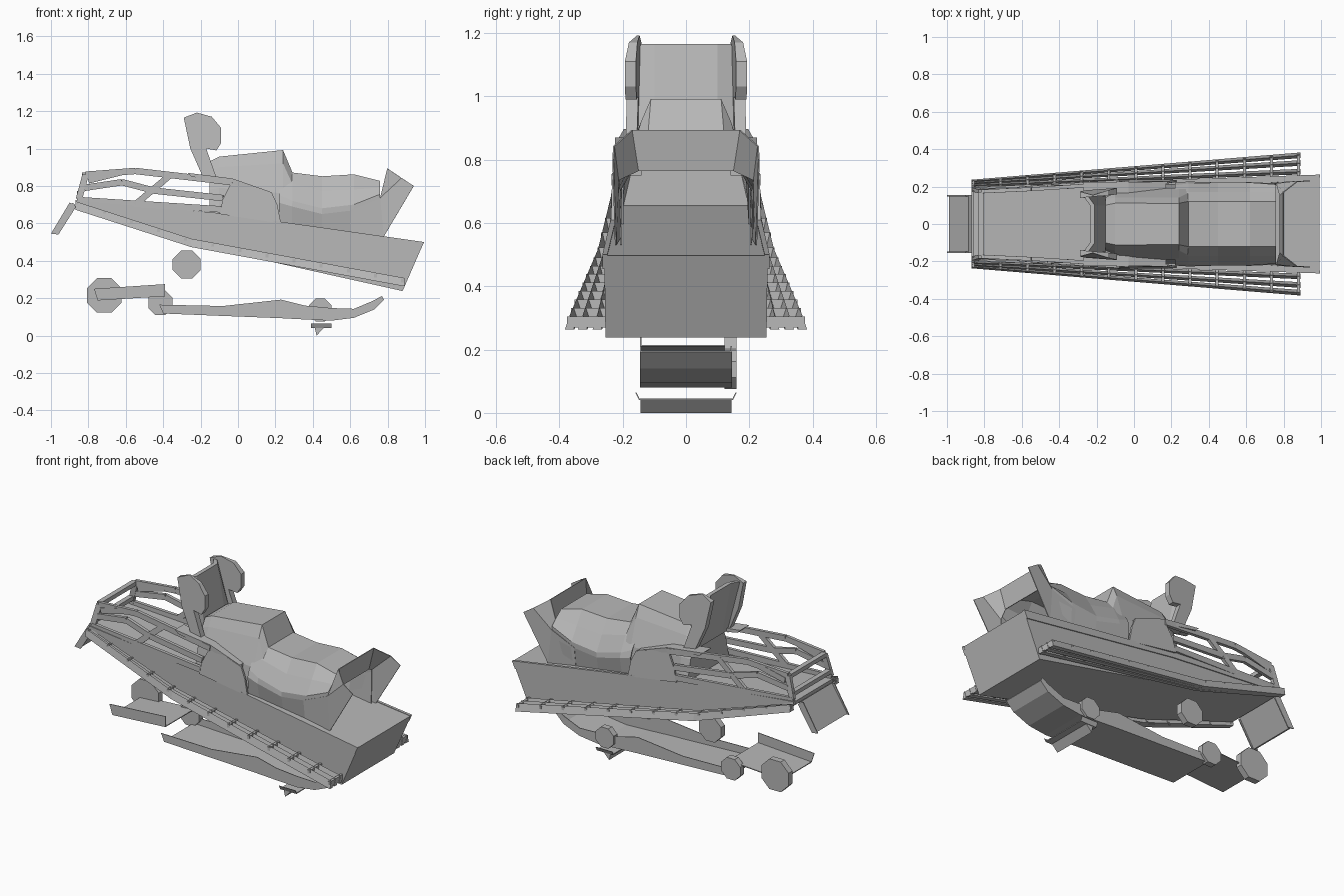
import bpy, bmesh, math
from mathutils import Vector

grey = bpy.data.materials.new("body_grey")
grey.diffuse_color = (0.48, 0.48, 0.48, 1)


def make(name, verts, faces, shell=0):
    me = bpy.data.meshes.new(name)
    me.from_pydata(verts, [], faces)
    me.materials.append(grey)
    ob = bpy.data.objects.new(name, me)
    bpy.context.collection.objects.link(ob)
    # consistent outward normals
    bm = bmesh.new()
    bm.from_mesh(me)
    bmesh.ops.recalc_face_normals(bm, faces=bm.faces)
    bm.to_mesh(me)
    bm.free()
    if shell:
        mod = ob.modifiers.new("shell", 'SOLIDIFY')
        mod.thickness = shell
        mod.offset = 0
    return ob


def prism(name, prof, y0, y1):
    """Side profile (x, z) spanned between two y values or y(x, z) functions."""
    f0 = y0 if callable(y0) else (lambda x, z: y0)
    f1 = y1 if callable(y1) else (lambda x, z: y1)
    n = len(prof)
    v = [(x, f0(x, z), z) for x, z in prof] + [(x, f1(x, z), z) for x, z in prof]
    f = [tuple(range(n)), tuple(range(n, 2 * n))]
    f += [(i, (i + 1) % n, (i + 1) % n + n, i + n) for i in range(n)]
    return make(name, v, f)


def loft(name, sections, cap):
    """Open shell through sections (x, [(half_width, z), ...] top to bottom), mirrored in y."""
    v, f = [], []
    m = len(sections[0][1]) * 2
    for x, half in sections:
        v += [(x, -y, z) for y, z in reversed(half)] + [(x, y, z) for y, z in half]
    for s in range(len(sections) - 1):
        for i in range(m - 1):
            a = s * m + i
            f.append((a, a + 1, a + 1 + m, a + m))
    if cap:
        f.append(tuple(range(m)))
    return make(name, v, f, 0.004)


def bars(name, segs, wide, thick, side=(0, 1, 0)):
    """Flat bars between pairs of points."""
    v, f = [], []
    for p, q in segs:
        p, q = Vector(p), Vector(q)
        d = (q - p).normalized()
        s = Vector(side)
        s = (s - d * s.dot(d)).normalized()
        u = d.cross(s) * wide / 2
        s = s * thick / 2
        b = len(v)
        for e in (p, q):
            v += [e + u + s, e + u - s, e - u - s, e - u + s]
        f += [tuple(b + i for i in t) for t in
              ((0, 1, 2, 3), (4, 5, 6, 7), (0, 1, 5, 4), (1, 2, 6, 5), (2, 3, 7, 6), (3, 0, 4, 7))]
    return make(name, [tuple(c) for c in v], f)


def lerp(a, b, t):
    return a + (b - a) * t


def hull_w(x):
    return lerp(0.195, 0.258, (x + 0.87) / 1.86)


# Tapered hull with a raised rim along each side
prism("hull", [(-0.87, 0.72), (-0.09, 0.65), (0.993, 0.497), (0.88, 0.238), (-0.25, 0.49), (-0.86, 0.69)],
      lambda x, z: -hull_w(x), lambda x, z: hull_w(x))
for s, tag in ((-1, "front"), (1, "back")):
    prism("hull_rim_" + tag, [(-0.87, 0.724), (-0.09, 0.654), (0.995, 0.5), (0.975, 0.455), (-0.09, 0.62), (-0.87, 0.7)],
          lambda x, z: s * (hull_w(x) - 0.01), lambda x, z: s * (hull_w(x) + 0.006))

    # Ladder-like running board: three ridged rails and rungs
    def board(x, t):
        z = lerp(0.695, 0.495, (x + 0.87) / 0.62) if x < -0.25 else lerp(0.495, 0.285, (x + 0.25) / 1.14)
        inner, outer = lerp(0.2, 0.255, (x + 0.87) / 1.76), lerp(0.232, 0.38, (x + 0.87) / 1.76)
        return Vector((x, s * lerp(inner, outer, t), z))
    for k, t in enumerate((0.2, 0.57, 0.9)):
        v, f = [], []
        for x in (-0.87, -0.25, 0.89):
            c = board(x, t)
            r = lerp(0.008, 0.015, (x + 0.87) / 1.76)
            v += [c + Vector((0, 0, 0.023)), c + Vector((0, r, -0.022)), c + Vector((0, -r, -0.022))]
        for b in (0, 3):
            f += [(b + i, b + (i + 1) % 3, b + (i + 1) % 3 + 3, b + i + 3) for i in range(3)]
        make(f"board_rail_{tag}_{k}", v, f + [(0, 1, 2), (6, 7, 8)])
    rungs = [(board(x, 0), board(x, 0.97)) for x in [-0.86 + i * 0.145 for i in range(13)]]
    bars("board_rungs_" + tag, rungs, 0.035, 0.016, (1, 0, 0))

    # Open frame of the engine bay
    def fr(x, z):
        return (x, s * (lerp(0.185, 0.23, (x + 0.87) / 0.84) - 0.1 * max(0, z - 0.72)), z)
    rail = lambda pts: [(fr(*a), fr(*b)) for a, b in zip(pts, pts[1:])]
    bars("bay_frame_" + tag,
         rail([(-0.85, 0.73), (-0.815, 0.86), (-0.55, 0.88), (-0.03, 0.82)])
         + rail([(-0.86, 0.725), (-0.09, 0.675)])
         + rail([(-0.82, 0.79), (-0.62, 0.82), (-0.45, 0.775), (-0.08, 0.735)])
         + rail([(-0.55, 0.7), (-0.36, 0.86)]) + rail([(-0.8, 0.83), (-0.62, 0.875)]),
         0.034, 0.02)

    # Solid side fairing behind the frame
    prism("side_fairing_" + tag,
          [(-0.1, 0.65), (-0.08, 0.73), (-0.03, 0.83), (0.18, 0.765), (0.21, 0.7), (0.23, 0.6)],
          lambda x, z: s * (0.237 - 0.1 * max(0, z - 0.68)), lambda x, z: s * (0.225 - 0.1 * max(0, z - 0.68)))
    prism("fairing_shoulder_" + tag, [(-0.27, 0.87), (-0.03, 0.84), (0.17, 0.77), (0.17, 0.75), (-0.03, 0.81), (-0.25, 0.85)],
          lambda x, z: s * 0.225, s * 0.14)

    # Upright console cheek, splayed outwards and clipped along its top
    prism("console_cheek_" + tag,
          [(-0.29, 1.165), (-0.22, 1.192), (-0.14, 1.17), (-0.09, 1.11), (-0.09, 1.03), (-0.115, 0.99),
           (-0.17, 1.0), (-0.11, 0.83), (-0.18, 0.83), (-0.255, 1.0)],
          lambda x, z: s * lerp(0.14, 0.158, (x + 0.29) / 0.2),
          lambda x, z: s * (lerp(0.178, 0.193, (x + 0.29) / 0.2) - max(0, z - 1.16) * 0.9))
    make("console_flare_" + tag,
         [(-0.21, s * 0.1, 1.165), (-0.15, s * 0.1, 0.84), (-0.15, s * 0.15, 0.84), (-0.25, s * 0.155, 1.165),
          (-0.235, s * 0.1, 1.165), (-0.175, s * 0.1, 0.84), (-0.175, s * 0.15, 0.84), (-0.275, s * 0.155, 1.165)],
         [(0, 1, 2, 3), (4, 5, 6, 7), (0, 1, 5, 4), (1, 2, 6, 5), (2, 3, 7, 6), (3, 0, 4, 7)])

    # Folded side cheek of the tail, rising from the saddle
    make("tail_cheek_" + tag,
         [(0.80, s * 0.17, 0.893), (0.875, s * 0.228, 0.842), (0.94, s * 0.23, 0.80), (0.78, s * 0.222, 0.53),
          (0.78, s * 0.15, 0.765), (0.76, s * 0.215, 0.735), (0.6, s * 0.222, 0.67), (0.6, s * 0.207, 0.555)],
         [(0, 1, 5, 4), (1, 2, 3, 5), (5, 3, 7, 6)], 0.005)

# Cross bars of the frame nose
bars("nose_bars", [((-0.82, -0.17, 0.86), (-0.82, 0.17, 0.86)), ((-0.845, -0.18, 0.76), (-0.845, 0.18, 0.76))],
     0.03, 0.025, (0, 0, 1))
# Console centre panel
prism("console_panel", [(-0.21, 1.165), (-0.15, 0.84), (-0.175, 0.84), (-0.235, 1.165)], -0.1, 0.1)

# Tank and saddle shells
loft("tank", [
    (-0.15, [(0.10, 0.93), (0.13, 0.88), (0.17, 0.78), (0.20, 0.65)]),
    (-0.10, [(0.11, 0.955), (0.14, 0.90), (0.19, 0.79), (0.21, 0.64)]),
    (0.24, [(0.11, 0.99), (0.14, 0.92), (0.19, 0.76), (0.21, 0.60)]),
    (0.29, [(0.12, 0.87), (0.165, 0.81), (0.20, 0.73), (0.20, 0.59)])], True)
loft("saddle", [
    (0.22, [(0.12, 0.87), (0.165, 0.81), (0.205, 0.75), (0.22, 0.71), (0.21, 0.60)]),
    (0.29, [(0.12, 0.87), (0.17, 0.81), (0.215, 0.72), (0.225, 0.69), (0.205, 0.59)]),
    (0.45, [(0.12, 0.85), (0.17, 0.77), (0.22, 0.68), (0.22, 0.65), (0.205, 0.57)]),
    (0.62, [(0.12, 0.86), (0.17, 0.78), (0.22, 0.70), (0.22, 0.67), (0.205, 0.55)]),
    (0.76, [(0.12, 0.825), (0.17, 0.79), (0.21, 0.755), (0.21, 0.72), (0.205, 0.53)])], False)

# Upright sheet between the tail cheeks
make("tail_panel", [(0.80, -0.17, 0.893), (0.80, 0.17, 0.893), (0.78, 0.15, 0.765), (0.78, -0.15, 0.765)],
     [(0, 1, 2, 3)], 0.005)

# Nose bumper plate with side flanges
prism("nose_plate", [(-0.87, 0.7), (-0.885, 0.71), (-0.99, 0.55), (-0.97, 0.54)], -0.15, 0.15)
for s in (-1, 1):
    prism("nose_flange", [(-0.865, 0.69), (-0.9, 0.712), (-1.0, 0.545), (-0.96, 0.54)], s * 0.148, s * 0.154)

# Long skid pan: floor and thin side walls, with the curled end
top = [(-0.42, 0.165), (-0.08, 0.158), (0.23, 0.192), (0.36, 0.16), (0.5, 0.147), (0.62, 0.143), (0.72, 0.185), (0.77, 0.212)]
low = [(-0.4, 0.118), (-0.08, 0.105), (0.23, 0.093), (0.36, 0.086), (0.5, 0.08), (0.62, 0.095), (0.73, 0.14), (0.78, 0.19)]
for s in (-1, 1):
    prism("skid_wall", top + low[::-1], s * 0.141, s * 0.145)
prism("skid_floor", [(x, z + 0.005) for x, z in low] + low[::-1], -0.143, 0.143)
# Short rear tray
prism("tray_wall", [(-0.77, 0.25), (-0.39, 0.275), (-0.39, 0.21), (-0.75, 0.188)], -0.145, -0.141)
prism("tray_floor", [(-0.75, 0.193), (-0.39, 0.215), (-0.39, 0.21), (-0.75, 0.188)], -0.143, 0.143)

# Octagonal guide wheels
for k, (cx, cz, r) in enumerate([(-0.715, 0.215, 0.1), (-0.275, 0.38, 0.08), (-0.415, 0.175, 0.07), (0.44, 0.137, 0.066)]):
    a = [math.pi / 8 + i * math.pi / 4 for i in range(8)]
    prism(f"wheel_{k}", [(cx + r * math.cos(t), cz + r * math.sin(t)) for t in a], 0.122, 0.16)

# Keel plate with turned-up ends and a fin below
prism("keel_plate", [(0.39, 0.046), (0.5, 0.046), (0.5, 0.04), (0.39, 0.04)], -0.146, 0.146)
prism("keel_fin", [(0.41, 0.042), (0.46, 0.042), (0.42, 0.0)], -0.144, 0.144)
for s in (-1, 1):
    prism("keel_lip", [(0.39, 0.065), (0.5, 0.065), (0.5, 0.04), (0.39, 0.04)],
          lambda x, z: s * (0.144 + (z - 0.04) * 0.5), lambda x, z: s * (0.148 + (z - 0.04) * 0.5))
